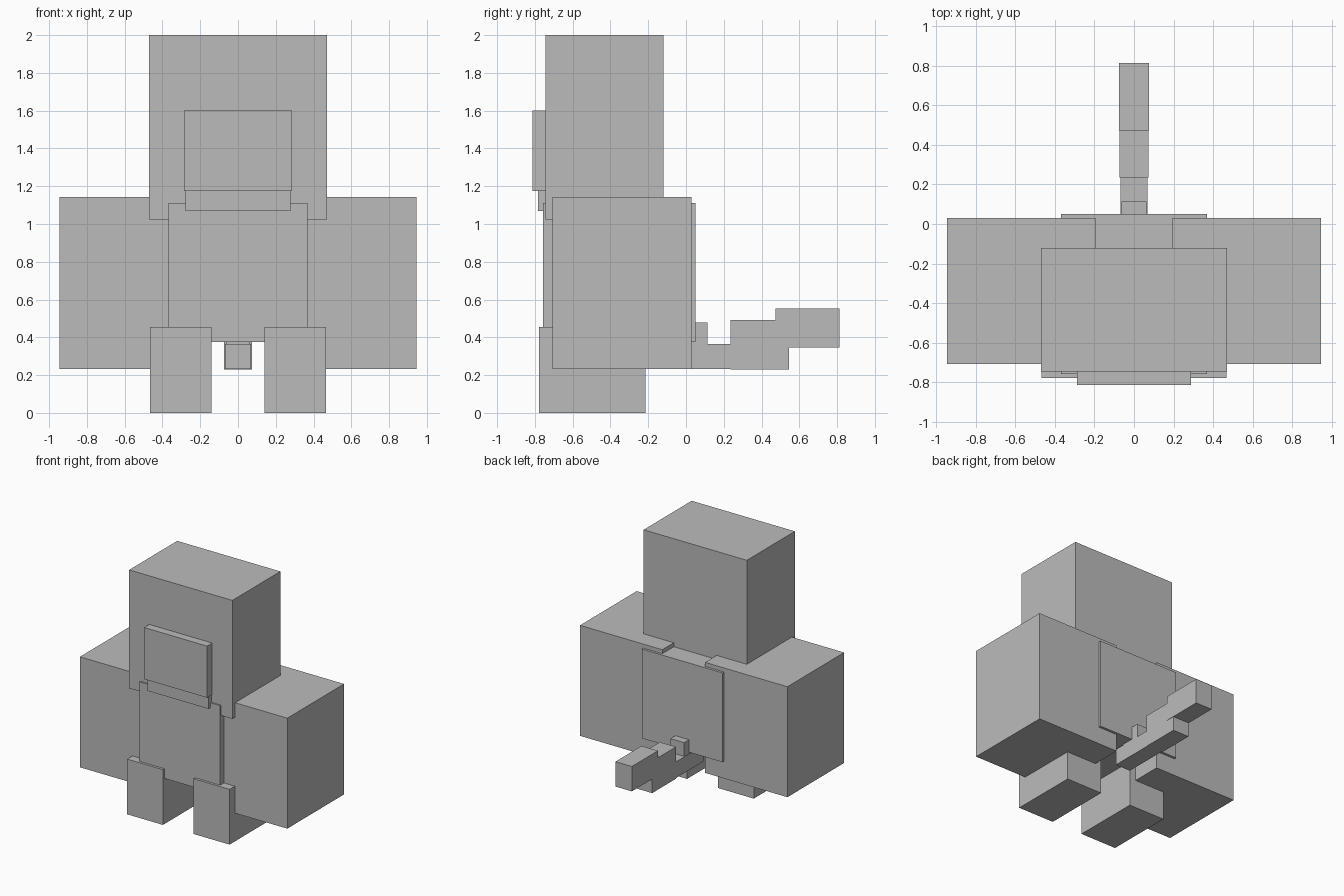
import bpy

if "Cube" in bpy.data.objects:
    bpy.data.objects.remove(bpy.data.objects["Cube"])

# One plain grey for the whole figure
grey = bpy.data.materials.new("plain_grey")
grey.diffuse_color = (0.5, 0.5, 0.5, 1)
grey.use_nodes = True
grey.node_tree.nodes["Principled BSDF"].inputs["Base Color"].default_value = grey.diffuse_color


def box(name, x, y, z):
    """Axis-aligned block from (min, max) ranges."""
    bpy.ops.mesh.primitive_cube_add(size=1, location=[sum(r) / 2 for r in (x, y, z)])
    ob = bpy.context.object
    ob.name = name
    ob.scale = [r[1] - r[0] for r in (x, y, z)]
    bpy.ops.object.transform_apply(location=False, rotation=False, scale=True)
    ob.data.materials.append(grey)
    return ob


def centred(name, half_width, y, z):
    return box(name, (-half_width, half_width), y, z)


# Head with raised muzzle and jaw
centred("head", 0.47, (-0.745, -0.12), (1.025, 2.0))
centred("muzzle", 0.287, (-0.812, -0.70), (1.175, 1.60))
centred("jaw", 0.278, (-0.783, -0.70), (1.07, 1.18))

# Torso
centred("torso", 0.368, (-0.757, 0.05), (0.375, 1.11))

# Arms and legs, one per side
for side, s in (("left", 1), ("right", -1)):
    box(side + "_arm", sorted((s * 0.195, s * 0.945)), (-0.708, 0.03), (0.233, 1.143))
    box(side + "_leg", sorted((s * 0.14, s * 0.467)), (-0.777, -0.215), (0.0, 0.455))

# Stepped tail
centred("tail_root", 0.063, (-0.05, 0.113), (0.36, 0.478))
centred("tail_base", 0.068, (-0.13, 0.24), (0.232, 0.365))
centred("tail_middle", 0.073, (0.235, 0.545), (0.23, 0.493))
centred("tail_tip", 0.075, (0.473, 0.812), (0.347, 0.552))
